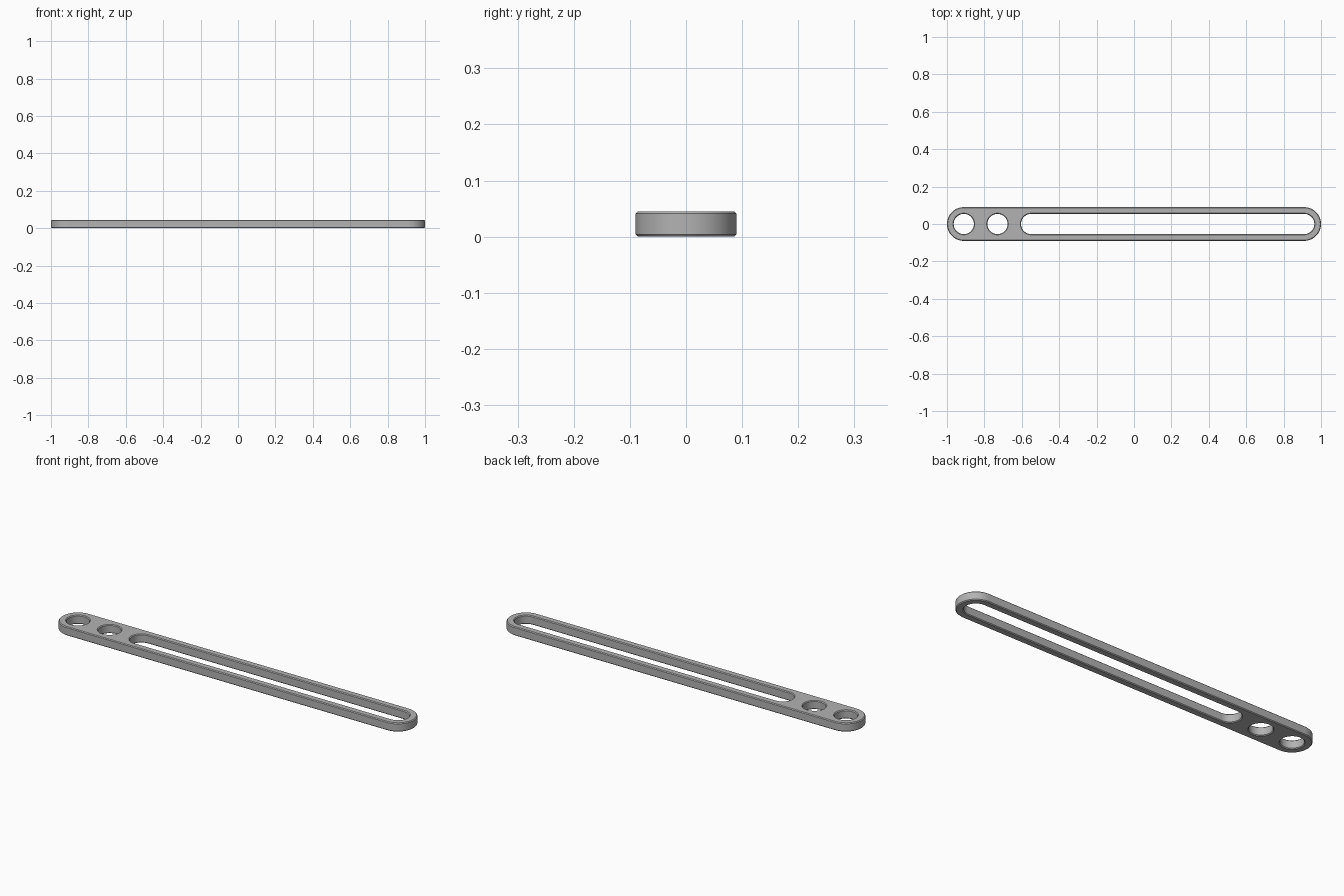
import bpy, bmesh
from math import sin, cos, pi, radians

cube = bpy.data.objects.get("Cube")
if cube:
    bpy.data.objects.remove(cube)

HEIGHT = 0.045
CHAMFER = 0.004
SEGMENTS = 32  # per half circle

grey = bpy.data.materials.new("satin grey")
grey.use_nodes = True
colour = (0.45, 0.45, 0.45, 1)
grey.diffuse_color = colour
grey.node_tree.nodes["Principled BSDF"].inputs["Base Color"].default_value = colour


def stadium(x0, x1, r):
    """Counter-clockwise round-ended outline; a circle when x0 equals x1."""
    pts = []
    for cx, start in ((x1, -pi / 2), (x0, pi / 2)):
        count = SEGMENTS if x0 == x1 else SEGMENTS + 1
        for i in range(count):
            a = start + pi * i / SEGMENTS
            pts.append((cx + r * cos(a), r * sin(a)))
    return pts


def add_wall(bm, x0, x1, r, grow):
    """Chamfered wall; grow is the radius change at the two rims."""
    levels = ((0, grow), (CHAMFER, 0), (HEIGHT - CHAMFER, 0), (HEIGHT, grow))
    rings = [[bm.verts.new((x, y, z)) for x, y in stadium(x0, x1, r + d)]
             for z, d in levels]
    n = len(rings[0])
    for low, high in zip(rings, rings[1:]):
        for i in range(n):
            j = (i + 1) % n
            bm.faces.new((low[i], low[j], high[j], high[i]))
    return [[bm.edges.get((ring[i], ring[(i + 1) % n])) for i in range(n)]
            for ring in (rings[0], rings[-1])]


bm = bmesh.new()
# Outer edge, two round holes and the long slot
walls = [
    add_wall(bm, -0.91, 0.91, 0.09, -CHAMFER),
    add_wall(bm, -0.91, -0.91, 0.054, CHAMFER),
    add_wall(bm, -0.73, -0.73, 0.054, CHAMFER),
    add_wall(bm, -0.55, 0.91, 0.054, CHAMFER),
]
# Flat bottom and top faces, leaving the openings free
for side, normal in ((0, (0, 0, -1)), (1, (0, 0, 1))):
    edges = [e for wall in walls for e in wall[side]]
    bmesh.ops.triangle_fill(bm, edges=edges, use_beauty=True, normal=normal)
bmesh.ops.recalc_face_normals(bm, faces=bm.faces)

mesh = bpy.data.meshes.new("slotted_bar")
bm.to_mesh(mesh)
bm.free()
mesh.materials.append(grey)
bar = bpy.data.objects.new("slotted_bar", mesh)
bpy.context.collection.objects.link(bar)

bpy.ops.object.select_all(action="DESELECT")
bar.select_set(True)
bpy.context.view_layer.objects.active = bar
bpy.ops.object.shade_smooth_by_angle(angle=radians(30))
